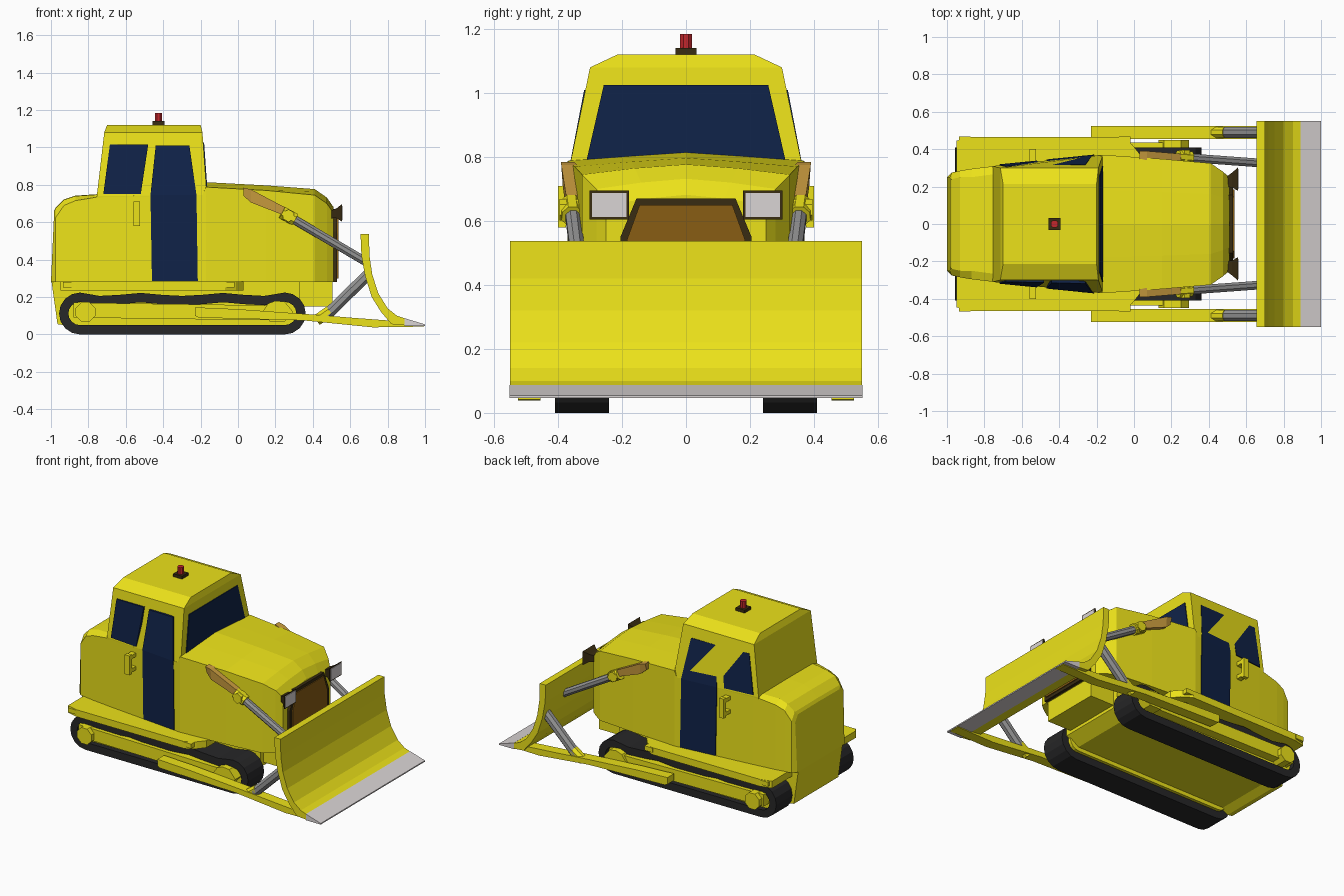
import bpy, bmesh, math
from mathutils import Vector


def material(name, r, g, b):
    m = bpy.data.materials.new(name)
    m.diffuse_color = (r, g, b, 1)
    return m


YELLOW = material("yellow", 0.84, 0.76, 0.01)
GLASS = material("navy_glass", 0.005, 0.016, 0.065)
RUBBER = material("rubber", 0.02, 0.02, 0.021)
BROWN = material("grille_brown", 0.25, 0.11, 0.007)
DARK = material("dark_trim", 0.04, 0.025, 0.006)
ORANGE = material("orange", 0.6, 0.34, 0.05)
RED = material("red", 0.55, 0.02, 0.025)
STEEL = material("steel", 0.3, 0.3, 0.3)
PALE = material("pale_metal", 0.7, 0.66, 0.66)


def loft(name, rings, mat, mirror=False, wrap=False):
    """Skin a row of equal-sized rings, capped at the ends or wrapped round."""
    bm = bmesh.new()
    vs = [[bm.verts.new(p) for p in ring] for ring in rings]
    n = len(vs[0])
    pairs = list(zip(vs, vs[1:])) + ([(vs[-1], vs[0])] if wrap else [])
    for a, b in pairs:
        for i in range(n):
            j = (i + 1) % n
            bm.faces.new((a[i], a[j], b[j], b[i]))
    if not wrap:
        bm.faces.new(vs[0])
        bm.faces.new(vs[-1])
    bmesh.ops.recalc_face_normals(bm, faces=bm.faces)
    me = bpy.data.meshes.new(name)
    bm.to_mesh(me)
    bm.free()
    me.materials.append(mat)
    ob = bpy.data.objects.new(name, me)
    bpy.context.collection.objects.link(ob)
    if mirror:
        mod = ob.modifiers.new("mirror", 'MIRROR')
        mod.use_axis = (False, True, False)
        mod.use_mirror_merge = False
    return ob


def place(pts, axis, w):
    order = {'x': lambda u, v: (w, u, v), 'y': lambda u, v: (u, w, v), 'z': lambda u, v: (u, v, w)}
    return [order[axis](u, v) for u, v in pts]


def prism(name, pts, axis, a, b, mat, mirror=False):
    return loft(name, [place(pts, axis, a), place(pts, axis, b)], mat, mirror)


def box(name, x, y, z, mat, mirror=False):
    return prism(name, [(x[0], z[0]), (x[1], z[0]), (x[1], z[1]), (x[0], z[1])], 'y', y[0], y[1], mat, mirror)


def tube(name, p, q, r, mat, sides=8, mirror=False):
    p, q = Vector(p), Vector(q)
    rot = (q - p).to_track_quat('Z', 'Y')
    ring = [rot @ Vector((r * math.cos(t), r * math.sin(t), 0))
            for t in ((i + 0.5) * math.tau / sides for i in range(sides))]
    return loft(name, [[p + v for v in ring], [q + v for v in ring]], mat, mirror)


# Engine hood and rear body: x, half width, shoulder z, inner half width, top z
body = [(-0.985, 0.25, 0.61, 0.22, 0.655), (-0.975, 0.275, 0.625, 0.24, 0.675),
        (-0.93, 0.285, 0.69, 0.25, 0.72), (-0.87, 0.295, 0.715, 0.25, 0.74),
        (-0.72, 0.313, 0.74, 0.27, 0.75), (-0.19, 0.368, 0.745, 0.3, 0.755),
        (-0.172, 0.37, 0.788, 0.18, 0.802), (0.15, 0.348, 0.77, 0.17, 0.785),
        (0.41, 0.325, 0.745, 0.16, 0.765), (0.475, 0.28, 0.70, 0.14, 0.72),
        (0.51, 0.25, 0.65, 0.12, 0.67)]
rings = []
for k, (x, w, zs, wi, zt) in enumerate(body):
    xb = x - 0.015 if k == 0 else x
    top = zt + (0.012 if k > 5 else 0.002)
    rings.append([(xb, -w, 0.28), (x, -w, zs), (x, -wi, zt), (x, 0, top),
                  (x, wi, zt), (x, w, zs), (xb, w, 0.28)])
loft("hood_and_body", rings, YELLOW)

# Cab: z, rear x, front x, rear half width, front half width
cab = [(0.72, -0.757, -0.166, 0.308, 0.369), (0.74, -0.755, -0.166, 0.31, 0.37),
       (1.08, -0.715, -0.19, 0.30, 0.30), (1.12, -0.70, -0.20, 0.215, 0.215)]
loft("cab", [[(a, -r, z), (b, -f, z), (b, f, z), (a, r, z)] for z, a, b, r, f in cab], YELLOW)


def side_y(x, z):
    base = 0.31 + 0.06 * min(max((x + 0.755) / 0.59, 0), 1)
    return base + (0.30 - base) * min(max((z - 0.74) / 0.34, 0), 1)


def side_glass(name, rows):
    rings = []
    for z, a, b in rows:
        ya, yb = side_y(a, z), side_y(b, z)
        rings.append([(a, ya - 0.02, z), (b, yb - 0.02, z), (b, yb + 0.006, z), (a, ya + 0.006, z)])
    loft(name, rings, GLASS, mirror=True)


# Windows and doors
side_glass("rear_side_window", [(0.75, -0.72, -0.52), (1.015, -0.685, -0.48)])
side_glass("door_glass", [(0.285, -0.46, -0.215), (0.745, -0.468, -0.222), (1.01, -0.44, -0.26)])
shield = []
for z, h in ((0.785, 0.312), (1.025, 0.257)):
    x = -0.166 - (z - 0.74) / 0.34 * 0.024
    shield.append([(x - 0.02, -h, z), (x + 0.005, -h, z), (x + 0.005, h, z), (x - 0.02, h, z)])
loft("windshield", shield, GLASS)

# Grab handles
box("handle_bar", (-0.56, -0.525), (0.375, 0.40), (0.58, 0.71), YELLOW, True)
for i, z in enumerate((0.59, 0.68)):
    box(f"handle_stub_{i}", (-0.56, -0.525), (0.32, 0.385), (z, z + 0.025), YELLOW, True)

# Warning beacon
box("beacon_base", (-0.458, -0.392), (-0.033, 0.033), (1.115, 1.14), DARK)
tube("beacon", (-0.425, 0, 1.135), (-0.425, 0, 1.185), 0.021, RED)

# Grille and headlights
prism("grille_frame", [(-0.205, 0.28), (0.205, 0.28), (0.205, 0.55), (0.155, 0.67), (-0.155, 0.67), (-0.205, 0.55)],
      'x', 0.50, 0.53, DARK)
prism("grille", [(-0.185, 0.30), (0.185, 0.30), (0.185, 0.54), (0.145, 0.65), (-0.145, 0.65), (-0.185, 0.54)],
      'x', 0.52, 0.536, BROWN)


def rect_x(x, y, z, h, v):
    return place([(y - h, z - v), (y + h, z - v), (y + h, z + v), (y - h, z + v)], 'x', x)


loft("headlight_housing", [rect_x(0.49, 0.225, 0.64, 0.025, 0.02), rect_x(0.525, 0.235, 0.648, 0.04, 0.025),
                           rect_x(0.555, 0.24, 0.65, 0.062, 0.046)], DARK, True)
loft("headlight_lens", [rect_x(0.55, 0.24, 0.65, 0.054, 0.038), rect_x(0.559, 0.24, 0.65, 0.054, 0.038)], PALE, True)

# Chassis between the tracks
prism("chassis", [(-0.998, 0.29), (-0.965, 0.055), (-0.93, 0.05), (-0.88, 0.075), (0.25, 0.075), (0.33, 0.13),
                  (0.33, 0.29)], 'y', -0.235, 0.235, YELLOW)
box("front_block", (0.25, 0.505), (-0.2, 0.2), (0.15, 0.29), YELLOW)
# Fenders
prism("fender", [(-0.95, 0.1), (-0.95, 0.445), (-0.87, 0.465), (-0.07, 0.465), (-0.01, 0.425), (0.03, 0.375),
                 (0.03, 0.1)], 'z', 0.235, 0.282, YELLOW, True)
for i, x in enumerate((-0.935, -0.08)):
    box(f"fender_bracket_{i}", (x, x + 0.06), (0.40, 0.468), (0.25, 0.28), YELLOW, True)


# Crawler tracks: rounded ends with a sagging upper run
def track_loop(r):
    pts = [(-0.845 + r * math.cos(t), 0.112 + r * math.sin(t)) for t in
           (math.radians(90 + 22.5 * i) for i in range(9))]
    pts += [(0.25 + r * math.cos(t), 0.112 + r * math.sin(t)) for t in
            (math.radians(-90 + 22.5 * i) for i in range(9))]
    for i in range(9):
        pts.append((0.14 - 0.11 * i, 0.112 + r - (0.018, 0.012, 0.002, 0.012)[i % 4]))
    return pts


outer, inner = track_loop(0.112), track_loop(0.062)
loft("crawler_track", [place(outer, 'y', 0.24), place(outer, 'y', 0.41),
                       place(inner, 'y', 0.41), place(inner, 'y', 0.24)], RUBBER, True, wrap=True)
prism("track_frame", track_loop(0.063), 'y', 0.22, 0.375, YELLOW, True)
prism("track_beam", [(-0.88, 0.09), (0.24, 0.075), (0.28, 0.13), (0.2, 0.155), (-0.88, 0.17)],
      'y', 0.36, 0.435, YELLOW, True)
tube("rear_hub", (-0.815, 0.36, 0.12), (-0.815, 0.465, 0.12), 0.057, YELLOW, 8, True)
hub = [(0.13, 0.12), (0.16, 0.165), (0.2, 0.18), (0.25, 0.175), (0.295, 0.12), (0.25, 0.07), (0.17, 0.07)]
prism("front_hub", hub, 'y', 0.36, 0.45, YELLOW, True)

# Blade and cutting edge
prism("blade", [(0.655, 0.537), (0.70, 0.537), (0.703, 0.42), (0.718, 0.32), (0.75, 0.22), (0.80, 0.14),
                (0.85, 0.1), (0.90, 0.083), (0.90, 0.048), (0.82, 0.055), (0.765, 0.12), (0.715, 0.2),
                (0.68, 0.31), (0.66, 0.42)], 'y', -0.55, 0.55, YELLOW)
prism("cutting_edge", [(0.89, 0.087), (1.0, 0.054), (1.0, 0.046), (0.89, 0.046)], 'y', -0.552, 0.552, PALE)

# Push arms
prism("push_arm", [(-0.23, 0.10), (-0.21, 0.09), (0.35, 0.075), (0.52, 0.058), (0.72, 0.038), (0.995, 0.042),
                   (0.995, 0.05), (0.8, 0.075), (0.6, 0.09), (0.42, 0.105), (0.0, 0.135), (-0.23, 0.145)],
      'y', 0.455, 0.525, YELLOW, True)
tube("arm_socket", (0.42, 0.49, 0.075), (0.49, 0.49, 0.125), 0.032, YELLOW, 8, True)
tube("lower_strut", (0.47, 0.49, 0.10), (0.70, 0.49, 0.325), 0.032, STEEL, 8, True)

# Lift cylinders
loft("lift_bracket", [[(0.03, 0.34, 0.74), (0.03, 0.375, 0.74), (0.03, 0.39, 0.785), (0.03, 0.35, 0.785)],
                      [(0.07, 0.34, 0.705), (0.07, 0.385, 0.705), (0.07, 0.39, 0.775), (0.07, 0.34, 0.775)],
                      [(0.25, 0.32, 0.635), (0.25, 0.375, 0.635), (0.25, 0.375, 0.68), (0.25, 0.32, 0.68)]],
     ORANGE, True)
tube("lift_joint", (0.235, 0.36, 0.652), (0.305, 0.355, 0.614), 0.036, YELLOW, 8, True)
tube("lift_pin", (0.27, 0.32, 0.635), (0.27, 0.395, 0.635), 0.034, YELLOW, 6, True)
tube("lift_rod", (0.28, 0.355, 0.626), (0.69, 0.325, 0.385), 0.025, STEEL, 8, True)
